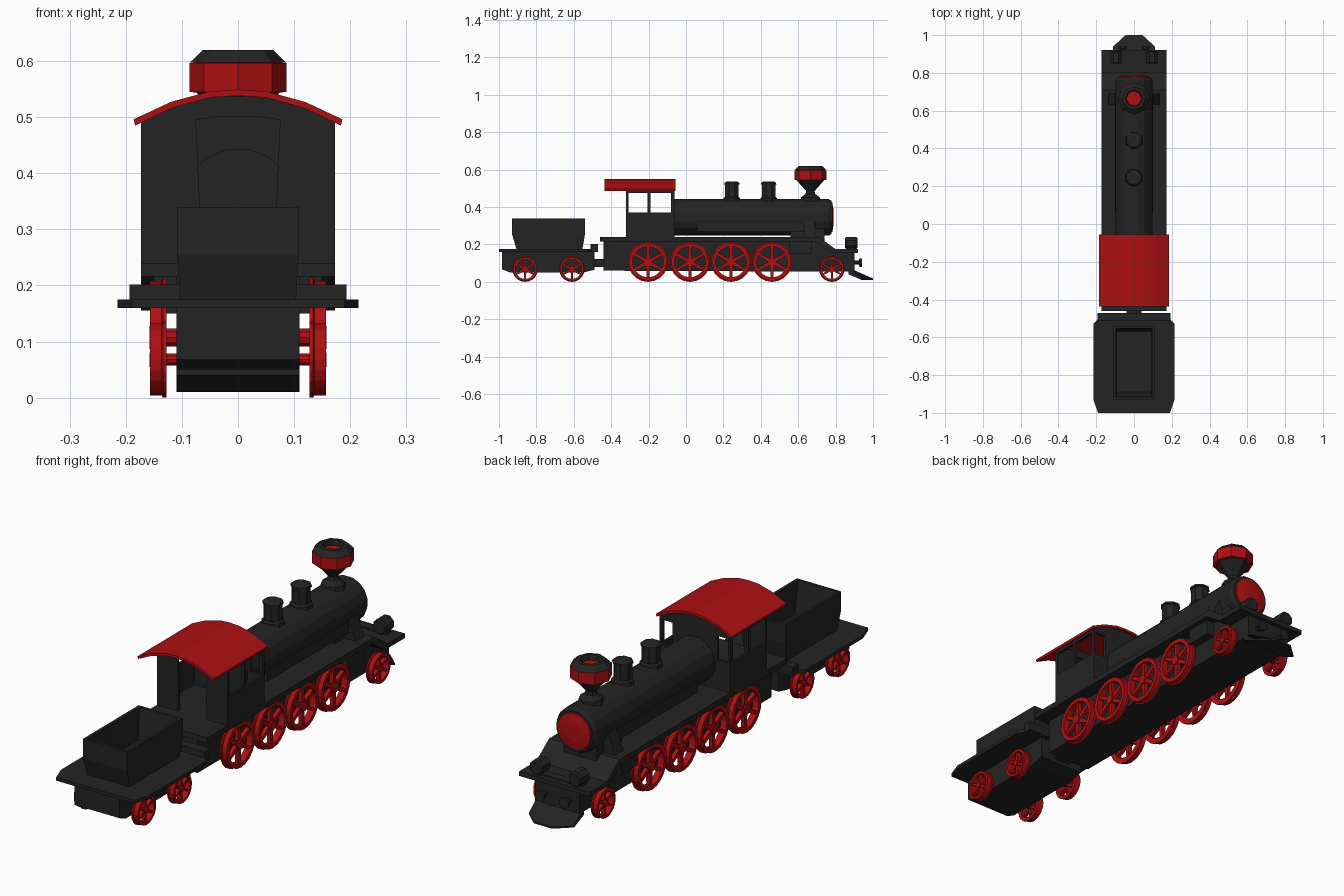
import bpy, bmesh, math
from mathutils import Vector

if "Cube" in bpy.data.objects:
    bpy.data.objects.remove(bpy.data.objects["Cube"])


def material(name, col):
    m = bpy.data.materials.new(name)
    m.diffuse_color = (*col, 1)
    m.use_nodes = True
    m.node_tree.nodes["Principled BSDF"].inputs["Base Color"].default_value = m.diffuse_color
    return m


BLACK = material("soot_black", (0.017, 0.017, 0.017))
RED = material("signal_red", (0.42, 0.005, 0.006))


def finish(name, bm, mat):
    bmesh.ops.recalc_face_normals(bm, faces=bm.faces)
    me = bpy.data.meshes.new(name)
    bm.to_mesh(me)
    bm.free()
    me.materials.append(mat)
    ob = bpy.data.objects.new(name, me)
    bpy.context.collection.objects.link(ob)
    return ob


def add_loft(bm, rings, closed=False):
    vs = [[bm.verts.new(p) for p in r] for r in rings]
    n = len(vs[0])
    pairs = list(zip(vs, vs[1:])) + ([(vs[-1], vs[0])] if closed else [])
    for a, b in pairs:
        for i in range(n):
            j = (i + 1) % n
            bm.faces.new((a[i], a[j], b[j], b[i]))
    if not closed:
        bm.faces.new(vs[0])
        bm.faces.new(vs[-1])


def loft(name, rings, mat=BLACK):
    bm = bmesh.new()
    add_loft(bm, rings)
    return finish(name, bm, mat)


def box(name, x, y, z, mat=BLACK):
    return loft(name, [[(a, y[0], z[0]), (a, y[1], z[0]), (a, y[1], z[1]), (a, y[0], z[1])] for a in x], mat)


def sides(name, x, y, z, mat=BLACK):
    for s, label in ((-1, "left_"), (1, "right_")):
        box(label + name, (s * x[0], s * x[1]), y, z, mat)


def prism_x(name, pts, x0, x1, mat=BLACK):
    return loft(name, [[(x, y, z) for y, z in pts] for x in (x0, x1)], mat)


def prism_y(name, pts, y0, y1, mat=BLACK):
    return loft(name, [[(x, y, z) for x, z in pts] for y in (y0, y1)], mat)


def circle(axis, c, r, t, n, phase=0.0):
    out = []
    for i in range(n):
        a = 2 * math.pi * (i + phase) / n
        u, v = r * math.cos(a), r * math.sin(a)
        d = {"x": (t, u, v), "y": (u, t, v), "z": (u, v, t)}[axis]
        out.append(Vector(c) + Vector(d))
    return out


def lathe(name, axis, c, prof, n, mat=BLACK, phase=0.0):
    return loft(name, [circle(axis, c, r, t, n, phase) for r, t in prof], mat)


# ---- spoked wheels with flange, hub and axle
def wheel(name, s, y, r, axle):
    bm = bmesh.new()
    c, n = (0, y, r), 20
    rt, ri = r * 0.94, r * 0.77
    add_loft(bm, [circle("x", c, rr, s * x, n) for rr, x in
                  ((r, .127), (r, .134), (rt, .136), (rt, .157), (ri, .157), (ri, .127))], True)
    add_loft(bm, [circle("x", c, r * .2, s * x, 10) for x in (.127, .158)])
    for k in range(6):
        a = 2 * math.pi * (k + .5) / 6
        d, e = Vector((0, math.cos(a), math.sin(a))), Vector((0, -math.sin(a), math.cos(a)))
        rings = []
        for q, w in ((.12, .10), (.80, .065)):
            o = Vector(c) + d * q * r
            rings.append([o + e * w * r * i + Vector((s * x, 0, 0))
                          for i, x in ((-1, .133), (1, .133), (1, .151), (-1, .151))])
        add_loft(bm, rings)
    finish(name, bm, RED)
    if s > 0:
        lathe(name + "_axle", "x", c, [(axle, -.13), (axle, .13)], 10, RED)


for s in (-1, 1):
    for i, y in enumerate((-.203, .021, .241, .46)):
        wheel(f"drive_wheel_{i}", s, y, .107, .017)
    for i, y in enumerate((-.86, -.61, .78)):
        wheel(f"small_wheel_{i}", s, y, .068, .011)

# ---- tender: deck, body, open coal bin
deck = [(-.215, -.93), (-.19, -1), (.19, -1), (.215, -.93), (.215, -.53), (.18, -.49), (-.18, -.49), (-.215, -.53)]
loft("tender_deck", [[(x, y, z) for x, y in deck] for z in (.16, .175)])
prism_x("tender_body", [(-.985, .165), (-.985, .068), (-.94, .05), (-.55, .05), (-.49, .065), (-.49, .165)], -.11, .11)
box("tender_front_step", (-.193, .193), (-.51, -.47), (.16, .202))
box("coupling", (-.04, .04), (-.50, -.43), (.08, .122))
bin_rings = [(.103, -.905, -.555, .17), (.108, -.93, -.54, .255), (.108, -.93, -.54, .34),
             (.095, -.917, -.553, .34), (.09, -.89, -.57, .2)]
loft("coal_bin", [[(-h, a, z), (h, a, z), (h, b, z), (-h, b, z)] for h, a, b, z in bin_rings])

# ---- locomotive frame and running board
prism_x("frame", [(-.44, .06), (.80, .055), (.90, .055), (.90, .16), (.79, .16), (.70, .225), (-.44, .225)], -.11, .11)
prism_x("running_board", [(-.46, .24), (.71, .24), (.80, .175), (.92, .175), (.92, .155),
                          (.78, .155), (.69, .216), (-.46, .216)], -.173, .173)
sides("cylinder_block", (.10, .15), (.55, .67), (.15, .22))
box("boiler_saddle", (-.08, .08), (.56, .74), (.19, .29))

# ---- boiler with red front door
lathe("boiler", "y", (0, 0, .345), [(.1, -.08), (.1, .762), (.09, .778)], 16, phase=.5)
lathe("boiler_door", "y", (0, 0, .345), [(.084, .772), (.08, .782), (.04, .789)], 16, RED, .5)
sides("boiler_pipe", (.08, .1), (.06, .63), (.27, .32))
for s in (-1, 1):
    prism_y("smokebox_brace", [(s * .08, .33), (s * .1, .33), (s * .137, .235), (s * .08, .235)], .63, .69)

# ---- domes on the boiler
for y in (.245, .442):
    lathe("steam_dome", "z", (0, y, 0),
          [(.05, .425), (.047, .447), (.039, .455), (.039, .52), (.044, .522), (.043, .53), (.03, .537)], 8, phase=.5)

# ---- smokestack
stack = (0, .665, 0)
lathe("stack_base", "z", stack, [(.055, .42), (.05, .452), (.026, .47), (.022, .485), (.075, .545)], 8)
lathe("stack_band", "z", stack, [(.07, .543), (.086, .545), (.086, .596), (.07, .598)], 8, RED)
lathe("stack_cap", "z", stack, [(.086, .597), (.062, .62), (.045, .62), (.035, .575)], 8)

# ---- cab walls with window openings
Y0, Y1, T = -.32, -.062, .012
sides("cab_side_lower", (.161, .173), (Y0, Y1), (.235, .37))
sides("cab_side_upper", (.161, .173), (Y0, Y1), (.475, .493))
for a, b in ((Y0, -.31), (-.205, -.19), (-.08, Y1)):
    sides("cab_post", (.161, .173), (a, b), (.37, .476))
prism_y("cab_back_wall", [(-.173, .235), (-.07, .235), (-.068, .34), (-.075, .495), (-.04, .5), (.04, .5), (.075, .495),
                          (.068, .34), (.07, .235), (.173, .235), (.173, .491), (.11, .52), (.05, .537),
                          (-.05, .537), (-.11, .52), (-.173, .491)], Y0, Y0 + T)
prism_y("cab_front_wall", [(-.11, .235), (.11, .235), (.11, .475), (.173, .475), (.173, .491), (.11, .52), (.05, .537),
                           (-.05, .537), (-.11, .52), (-.173, .491), (-.173, .475), (-.11, .475)], Y1 - T, Y1)
sides("cab_front_lower", (.11, .173), (Y1 - T, Y1), (.235, .37))

# ---- arched roof
arc = [(-.186, .496), (-.12, .527), (-.05, .546), (0, .549), (.05, .546), (.12, .527), (.186, .496)]
under = [(x * .985, z - .011) for x, z in reversed(arc)]
prism_y("cab_roof", arc + under, -.437, -.055, RED)

# ---- front: lanterns, buffers, cowcatcher
for s in (-1, 1):
    lathe("lantern", "y", (s * .095, 0, .208), [(.028, .85), (.034, .856), (.034, .91), (.028, .916)], 8, phase=.5)
    lathe("buffer", "y", (s * .06, 0, .103),
          [(.012, .89), (.012, .925), (.024, .927), (.024, .94)], 8, phase=.5)
box("lantern_base", (-.12, .12), (.865, .9), (.165, .182))


def plough(zb, zf):
    return [(-.11, .87, zb), (.11, .87, zb), (.11, .94, zf), (.045, 1.0, zf), (-.045, 1.0, zf), (-.11, .94, zf)]


loft("cowcatcher", [plough(.04, .01), plough(.075, .018)])
